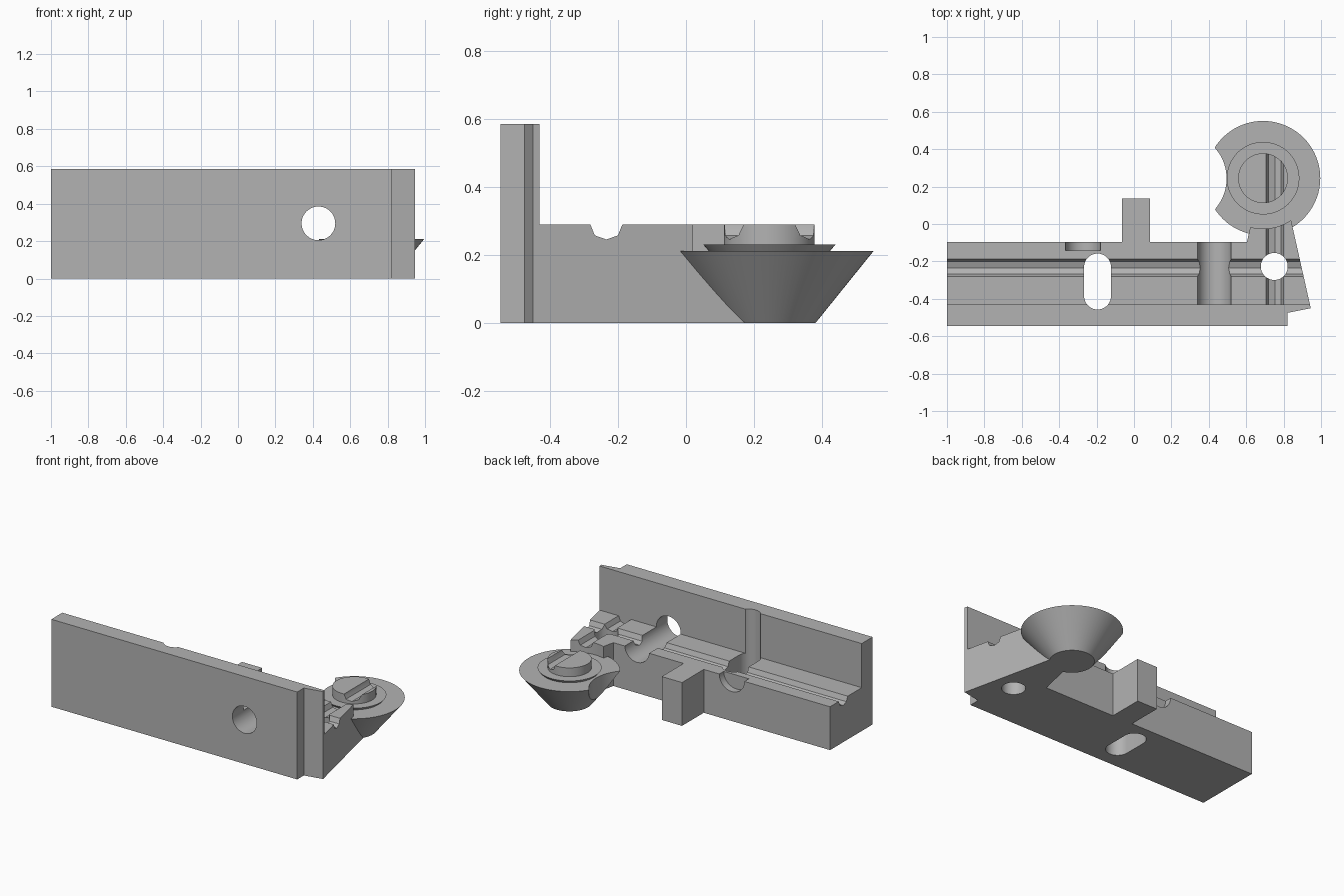
import bpy, bmesh, math
from mathutils import Matrix, Vector

cube = bpy.data.objects.get("Cube")
if cube:
    bpy.data.objects.remove(cube, do_unlink=True)

grey = bpy.data.materials.new("plain grey")
grey.use_nodes = True
colour = (0.45, 0.45, 0.45, 1)
grey.diffuse_color = colour
grey.node_tree.nodes["Principled BSDF"].inputs["Base Color"].default_value = colour

SHELF, WALL, RIM = 0.29, 0.585, 0.212
HUB = Vector((0.69, 0.245, 0))


def make(name, bm):
    bmesh.ops.recalc_face_normals(bm, faces=bm.faces)
    mesh = bpy.data.meshes.new(name)
    bm.to_mesh(mesh)
    bm.free()
    ob = bpy.data.objects.new(name, mesh)
    bpy.context.collection.objects.link(ob)
    mesh.materials.append(grey)
    return ob


def prism(name, points, origin, u, v, depth):
    """Extrude a 2D outline, drawn on axes u and v, along the depth vector."""
    bm = bmesh.new()
    o, u, v = Vector(origin), Vector(u), Vector(v)
    face = bm.faces.new([bm.verts.new(o + u * a + v * b) for a, b in points])
    new = bmesh.ops.extrude_face_region(bm, geom=[face])["geom"]
    bmesh.ops.translate(bm, vec=Vector(depth),
                        verts=[e for e in new if isinstance(e, bmesh.types.BMVert)])
    return make(name, bm)


def plan(name, points, bottom, top):
    return prism(name, points, (0, 0, bottom), (1, 0, 0), (0, 1, 0), (0, 0, top - bottom))


def rod(name, start, axis, r1, length, r2=None):
    bm = bmesh.new()
    axis = Vector(axis)
    turn = axis.to_track_quat('Z', 'Y').to_matrix().to_4x4()
    place = Matrix.Translation(Vector(start) + axis * length / 2) @ turn
    bmesh.ops.create_cone(bm, cap_ends=True, segments=72, radius1=r1,
                          radius2=r1 if r2 is None else r2, depth=length, matrix=place)
    return make(name, bm)


def combine(target, other, operation):
    other.hide_render = True
    mod = target.modifiers.new(operation.lower(), 'BOOLEAN')
    mod.object, mod.operation, mod.solver = other, operation, 'EXACT'
    bpy.ops.object.select_all(action='DESELECT')
    bpy.context.view_layer.objects.active = target
    target.select_set(True)
    bpy.ops.object.modifier_apply(modifier=mod.name)
    bpy.data.objects.remove(other, do_unlink=True)


def groove(name, origin, across, along):
    """Shallow five-sided channel cut down from the shelf top."""
    profile = [(-0.047, 0.05), (-0.047, 0), (-0.034, -0.032), (0, -0.044),
               (0.034, -0.032), (0.047, 0), (0.047, 0.05)]
    return prism(name, profile, origin, across, (0, 0, 1), along)


# Shelf block with rear tab and the arm that reaches under the cone
bracket = plan("bracket", [
    (-1, -0.5), (0.82, -0.5), (0.82, -0.475), (0.945, -0.45), (0.806, 0.17),
    (0.74, 0.24), (0.665, 0.17), (0.604, -0.095), (0.085, -0.095), (0.085, 0.135),
    (-0.065, 0.135), (-0.065, -0.095), (-1, -0.095)], 0, SHELF)

# Tall front wall with the stepped end
combine(bracket, plan("front_wall", [
    (-1, -0.545), (0.82, -0.545), (0.82, -0.475), (0.945, -0.45),
    (0.9405, -0.43), (-1, -0.43)], 0, WALL), 'UNION')

# Clearance in the arm around the cone's top
combine(bracket, rod("clearance", HUB + Vector((0, 0, RIM)), (0, 0, 1), 0.27, 0.2), 'DIFFERENCE')

# Cross hole and the short blind pocket in the back face
combine(bracket, rod("cross_hole", (0.43, -0.7, 0.295), (0, 1, 0), 0.09, 0.7), 'DIFFERENCE')
combine(bracket, rod("pocket", (-0.273, -0.142, SHELF), (0, 1, 0), 0.093, 0.1), 'DIFFERENCE')

# Vertical slot and round vertical hole
slot = []
for centre, start in ((-0.23, 0), (-0.385, math.pi)):
    for i in range(19):
        a = start + math.pi * i / 18
        slot.append((-0.195 + 0.072 * math.cos(a), centre + 0.072 * math.sin(a)))
combine(bracket, plan("slot", slot, -0.1, 0.8), 'DIFFERENCE')
combine(bracket, rod("round_hole", (0.75, -0.227, -0.1), (0, 0, 1), 0.072, 0.8), 'DIFFERENCE')

# Two shallow channels crossing the shelf
combine(bracket, groove("long_groove", (-1.2, -0.234, SHELF), (0, 1, 0), (2.4, 0, 0)), 'DIFFERENCE')
combine(bracket, groove("short_groove", (0.753, -0.43, SHELF), (1, 0, 0), (0, 0.6, 0)), 'DIFFERENCE')

# Cone with its flared collar and grooved knob
cone = rod("cone", HUB, (0, 0, 1), 0.135, RIM, 0.306)
combine(cone, rod("collar", HUB + Vector((0, 0, 0.2)), (0, 0, 1), 0.168, 0.031, 0.194), 'UNION')
combine(cone, rod("knob", HUB + Vector((0, 0, 0.2)), (0, 0, 1), 0.133, 0.09), 'UNION')
combine(cone, groove("knob_groove", (0.753, -0.1, SHELF), (1, 0, 0), (0, 0.7, 0)), 'DIFFERENCE')
combine(cone, rod("side_bite", (0.248, 0.243, -0.1), (0, 0, 1), 0.247, 0.5), 'DIFFERENCE')

# Join both into one solid and shade the round faces smoothly
combine(bracket, cone, 'UNION')
bpy.ops.object.shade_smooth_by_angle(angle=math.radians(25))
